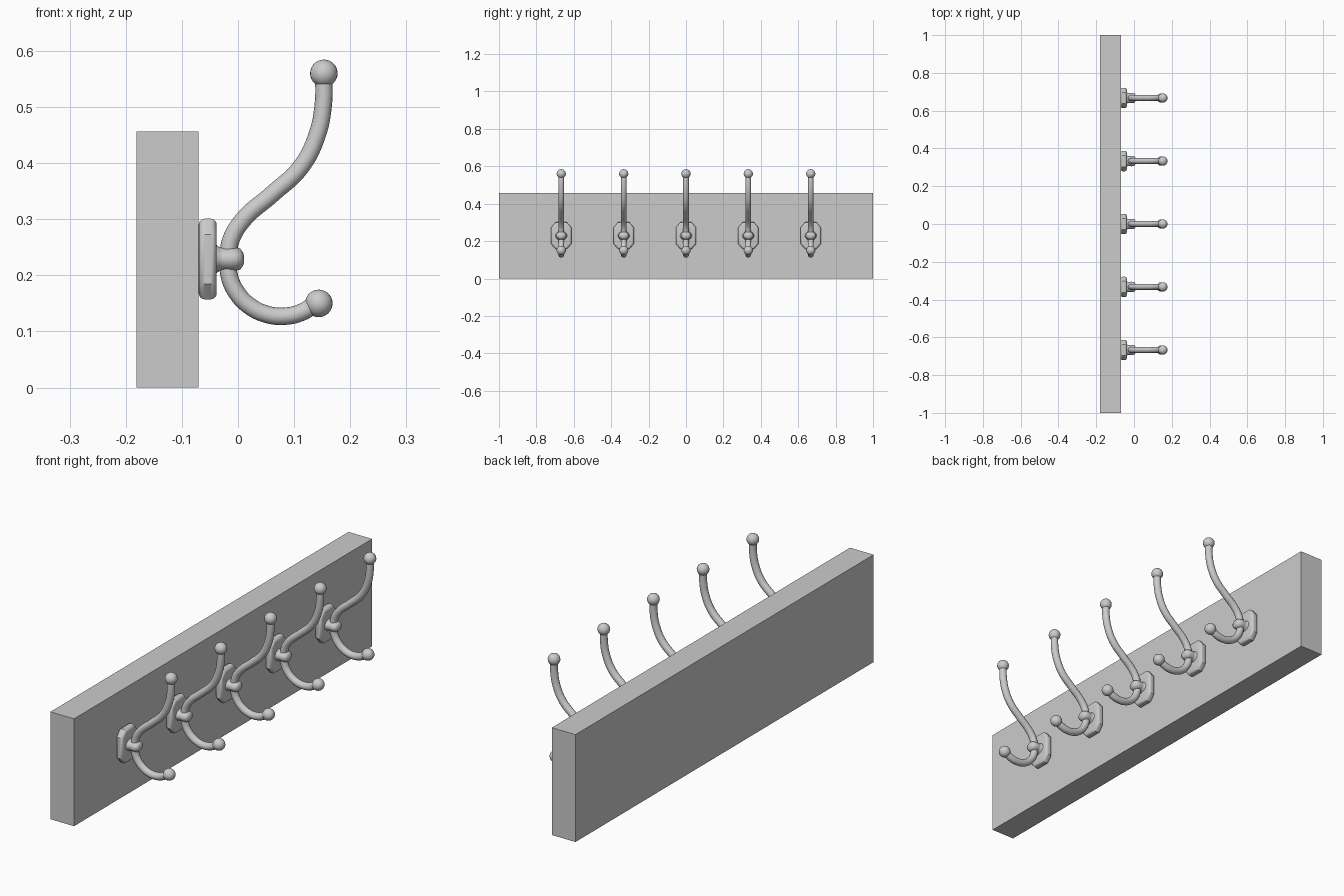
import bpy, bmesh, math
from mathutils import Matrix, Vector

if "Cube" in bpy.data.objects:
    bpy.data.objects.remove(bpy.data.objects["Cube"])

HOOK_Y = [-0.667, -0.333, 0.0, 0.333, 0.667]
CZ = 0.229  # height of the hook mounts


def mesh_from(bm, name, smooth=True):
    bmesh.ops.recalc_face_normals(bm, faces=bm.faces[:])
    me = bpy.data.meshes.new(name)
    bm.to_mesh(me)
    bm.free()
    for p in me.polygons:
        p.use_smooth = smooth
    return me


def add(name, me, y=0.0):
    ob = bpy.data.objects.new(name, me)
    ob.location.y = y
    bpy.context.collection.objects.link(ob)
    return ob


def tube_mesh(name, pts, radius=0.0155):
    cu = bpy.data.curves.new(name, 'CURVE')
    cu.dimensions = '3D'
    cu.bevel_depth = radius
    cu.bevel_resolution = 6
    cu.resolution_u = 10
    cu.use_fill_caps = True
    sp = cu.splines.new('BEZIER')
    sp.bezier_points.add(len(pts) - 1)
    for bp, (x, z) in zip(sp.bezier_points, pts):
        bp.co = (x, 0, z)
        bp.handle_left_type = bp.handle_right_type = 'AUTO'
    ob = add(name + "_path", cu)
    dg = bpy.context.evaluated_depsgraph_get()
    me = bpy.data.meshes.new_from_object(ob.evaluated_get(dg))
    me.name = name
    bpy.data.objects.remove(ob)
    for p in me.polygons:
        p.use_smooth = True
    return me


def ball_mesh(name, x, z, r=0.0245):
    bm = bmesh.new()
    bmesh.ops.create_uvsphere(bm, u_segments=24, v_segments=16, radius=r,
                              matrix=Matrix.Translation((x, 0, z)))
    return mesh_from(bm, name)


def plate_mesh():
    # octagonal plate with a rounded rim
    w, h, a, b = 0.054, 0.072, 0.030, 0.044
    outline = [(a, h), (w, b), (w, -b), (a, -h), (-a, -h), (-w, -b), (-w, b), (-a, h)]
    bm = bmesh.new()
    f = bm.faces.new([bm.verts.new((-0.07, y, CZ + z)) for y, z in outline])
    ext = bmesh.ops.extrude_face_region(bm, geom=[f], use_keep_orig=True)
    bmesh.ops.translate(bm, vec=(0.032, 0, 0),
                        verts=[v for v in ext['geom'] if isinstance(v, bmesh.types.BMVert)])
    rim = [e for e in bm.edges if abs(e.verts[0].co.x - e.verts[1].co.x) < 1e-6]
    bmesh.ops.bevel(bm, geom=rim, offset=0.011, segments=4, profile=0.5, affect='EDGES')
    return mesh_from(bm, "mount_plate")


def collar_mesh():
    # turned boss around the x axis, slightly wider than tall
    prof = [(-0.045, 0.0), (-0.045, 0.026), (-0.038, 0.025), (-0.033, 0.021),
            (-0.026, 0.021), (-0.012, 0.022), (-0.004, 0.021), (0.004, 0.0185),
            (0.009, 0.012), (0.011, 0.005), (0.011, 0.0)]
    bm = bmesh.new()
    vs = [bm.verts.new((x, 0, r)) for x, r in prof]
    es = [bm.edges.new(p) for p in zip(vs, vs[1:])]
    bmesh.ops.spin(bm, geom=vs + es, axis=(1, 0, 0), cent=(0, 0, 0),
                   angle=math.tau, steps=24)
    bmesh.ops.remove_doubles(bm, verts=bm.verts[:], dist=1e-5)
    bmesh.ops.scale(bm, vec=(1, 1.25, 1), verts=bm.verts[:])
    bmesh.ops.translate(bm, vec=(0, 0, CZ), verts=bm.verts[:])
    return mesh_from(bm, "collar")


# backing board
bm = bmesh.new()
bmesh.ops.create_cube(bm, size=1)
bmesh.ops.scale(bm, vec=(0.111, 2, 0.456), verts=bm.verts[:])
bmesh.ops.translate(bm, vec=(-0.1255, 0, 0.228), verts=bm.verts[:])
add("backing_board", mesh_from(bm, "backing_board", smooth=False))

# hook arm paths (x, z)
upper = [(-0.018, 0.228), (-0.013, 0.262), (0.010, 0.300), (0.060, 0.344),
         (0.112, 0.393), (0.141, 0.450), (0.152, 0.505), (0.153, 0.560)]
lower = [(0.077 + 0.0955 * math.cos(t), 0.2225 + 0.0955 * math.sin(t))
         for t in (math.radians(176 + i * 137 / 7) for i in range(8))]

parts = [plate_mesh(), collar_mesh(),
         tube_mesh("upper_arm", upper), tube_mesh("lower_arm", lower),
         ball_mesh("upper_ball", 0.153, 0.560), ball_mesh("lower_ball", 0.144, 0.150)]

# repeat the hook along the board
for i, y in enumerate(HOOK_Y, 1):
    for me in parts:
        ob = add(f"{me.name}_{i}", me, y)

# keep the plate edges crisp where they are sharp
bpy.ops.object.select_all(action='DESELECT')
plate = bpy.data.objects["mount_plate_1"]
plate.select_set(True)
bpy.context.view_layer.objects.active = plate
bpy.ops.object.shade_smooth_by_angle(angle=math.radians(35))
